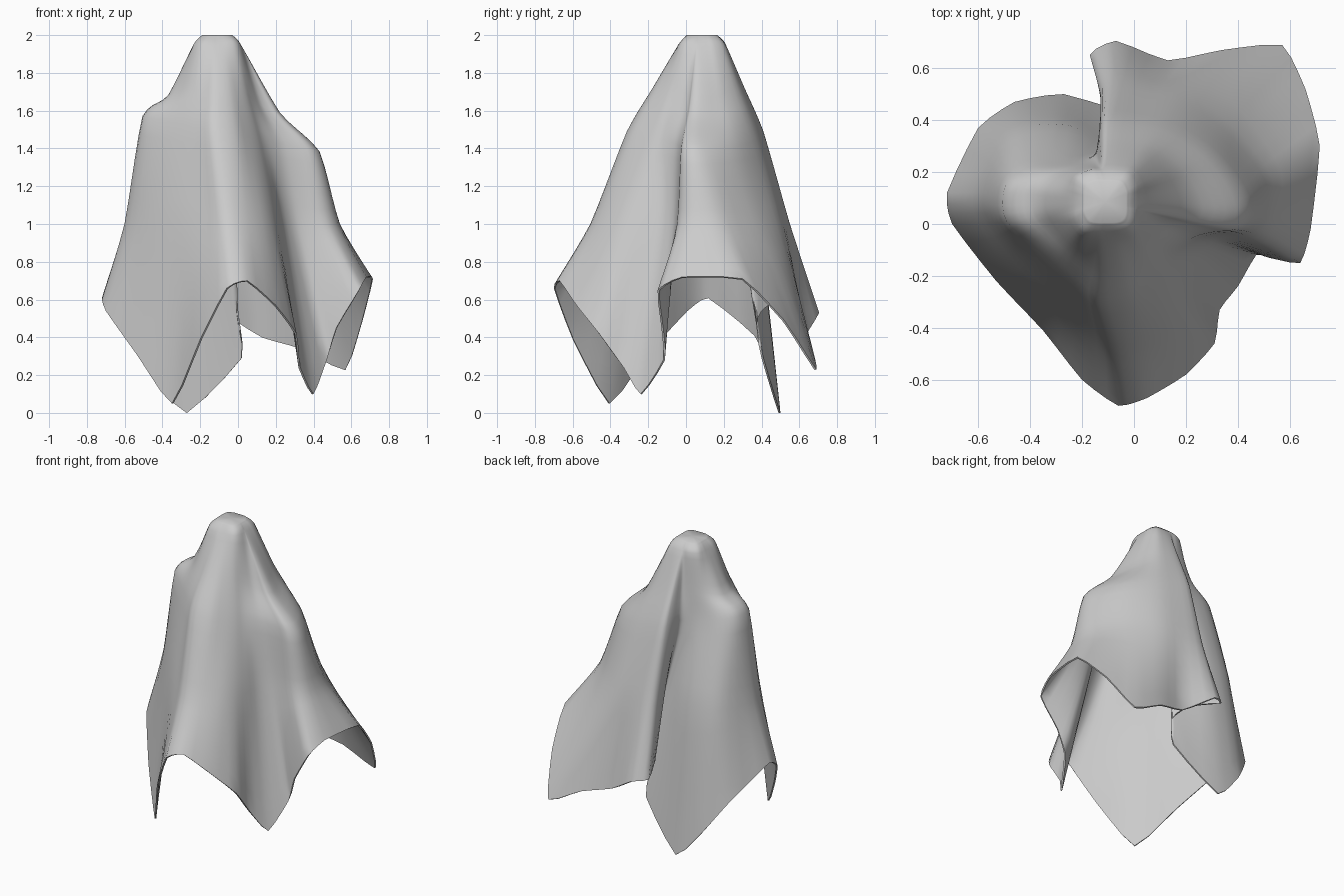
import bpy
import bmesh
from math import radians
from mathutils import Vector

# Remove the default object
default_cube = bpy.data.objects.get("Cube")
if default_cube:
    bpy.data.objects.remove(default_cube, do_unlink=True)

HEAD = Vector((-.11, .085, 2))   # centre of the flat top
AROUND = 3                       # steps between outline points
DOWN = 5                         # steps between outlines

# Hanging hem: right front corner, front, left front corner, left side,
# left back corner, back with its tucked fold, right back corner, right side
hem = [Vector(p) for p in (
    (-.35, -.41, .05), (-.2, -.6, .39), (-.06, -.7, .66), (.05, -.67, .7),
    (.2, -.58, .57), (.31, -.46, .42), (.33, -.33, .24), (.4, -.24, .1),
    (.47, -.12, .28), (.52, -.13, .45), (.64, -.15, .65), (.68, -.02, .72),
    (.715, .3, .71), (.66, .52, .49), (.57, .69, .23), (.34, .67, .34),
    (.13, .63, .4), (-.07, .705, .53), (-.17, .65, .55), (-.08, .45, .58),
    (0, .37, .5), (.02, .41, .29), (-.27, .5, 0), (-.46, .47, .2),
    (-.6, .37, .41), (-.72, .12, .61), (-.7, 0, .54), (-.53, -.22, .3))]

# Level outline at half height
waist = [Vector((x, y, 1)) for x, y in (
    (-.31, -.3), (-.18, -.41), (-.08, -.5), (.02, -.49), (.13, -.41),
    (.19, -.32), (.22, -.22), (.245, -.13), (.3, -.07), (.37, -.05),
    (.47, -.04), (.53, .03), (.53, .18), (.43, .32), (.33, .42),
    (.2, .5), (.06, .53), (-.08, .55), (-.13, .5), (-.1, .38),
    (-.05, .31), (-.1, .31), (-.25, .38), (-.43, .37), (-.53, .29),
    (-.6, .12), (-.57, 0), (-.44, -.17))]

# Outline through both shoulders, tilted down to the left
shoulders = [Vector((x, y, 1.47 - .2 * x)) for x, y in (
    (-.3, -.16), (-.2, -.25), (-.13, -.31), (-.02, -.3), (.05, -.24),
    (.1, -.18), (.13, -.13), (.17, -.09), (.23, -.05), (.31, -.03),
    (.39, -.02), (.43, .03), (.42, .1), (.36, .2), (.27, .29),
    (.13, .37), (0, .4), (-.1, .41), (-.13, .37), (-.14, .31),
    (-.15, .27), (-.19, .25), (-.28, .24), (-.4, .22), (-.48, .17),
    (-.505, .1), (-.49, .01), (-.4, -.07))]


def head_outline(half_width, height):
    """Rounded square around the head, one point per shoulder point."""
    outline = []
    for point in shoulders:
        direction = (point - HEAD).to_2d()
        reach = (direction.x ** 4 + direction.y ** 4) ** .25
        offset = direction * half_width / reach
        outline.append(Vector((HEAD.x + offset.x, HEAD.y + offset.y, height)))
    return outline


def neck_outline(upper, lower):
    """Halfway outline that sags toward the two shoulders."""
    outline = []
    for a, b in zip(upper, lower):
        middle = a.lerp(b, .5)
        out = (b - HEAD).to_2d().normalized()
        middle.z -= .08 * out.x ** 4
        outline.append(middle)
    return outline


def spline(a, b, c, d, t, tautness):
    """Curve from b to c with neighbours a and d; tautness straightens it."""
    curve = b + (c - a) * (t / 2) + (a * 2 - b * 5 + c * 4 - d) * (t * t / 2) \
        + (b * 3 - a - c * 3 + d) * (t ** 3 / 2)
    return curve.lerp(b.lerp(c, t), tautness)


def closed_loop(points, tautness):
    """Closed curve through the points."""
    count = len(points)
    return [spline(points[i - 1], points[i], points[(i + 1) % count],
                   points[(i + 2) % count], step / AROUND, tautness)
            for i in range(count) for step in range(AROUND)]


def open_path(points, tautness):
    """Open curve through the points."""
    padded = [points[0]] + points + [points[-1]]
    path = [spline(*padded[i:i + 4], step / DOWN, tautness)
            for i in range(len(points) - 1) for step in range(DOWN)]
    return path + [points[-1]]


# Cloth colour
cloth_grey = bpy.data.materials.new("cloth grey")
cloth_grey.use_nodes = True
colour = (.6, .6, .6, 1)
cloth_grey.diffuse_color = colour
cloth_grey.node_tree.nodes["Principled BSDF"].inputs["Base Color"].default_value = colour

# Loft the draped cloth from the crown to the hem, whose corners stay crisp
crown = head_outline(.08, HEAD.z)
brow = head_outline(.125, 1.95)
outlines = [crown, brow, neck_outline(brow, shoulders), shoulders, waist]
loops = [closed_loop(outline, 0) for outline in outlines]
loops.append(closed_loop(hem, .55))
strands = [open_path(list(strand), .5) for strand in zip(*loops)]

bm = bmesh.new()
columns = [[bm.verts.new(point) for point in strand] for strand in strands]
for i, column in enumerate(columns):
    previous = columns[i - 1]
    for j in range(len(column) - 1):
        bm.faces.new((previous[j], previous[j + 1], column[j + 1], column[j]))

# Close the flat top of the head with a fan
centre = bm.verts.new(HEAD)
for i, column in enumerate(columns):
    bm.faces.new((centre, columns[i - 1][0], column[0]))

mesh = bpy.data.meshes.new("draped_cloth")
bm.to_mesh(mesh)
bm.free()
mesh.materials.append(cloth_grey)
cloth = bpy.data.objects.new("draped_cloth", mesh)
bpy.context.collection.objects.link(cloth)
bpy.context.view_layer.objects.active = cloth
cloth.select_set(True)

# Thin fabric, thickened inward, with a crisp rim
fabric = cloth.modifiers.new("fabric thickness", "SOLIDIFY")
fabric.thickness = .01
fabric.offset = -1
bpy.ops.object.modifier_apply(modifier=fabric.name)
bpy.ops.object.shade_smooth_by_angle(angle=radians(70))
